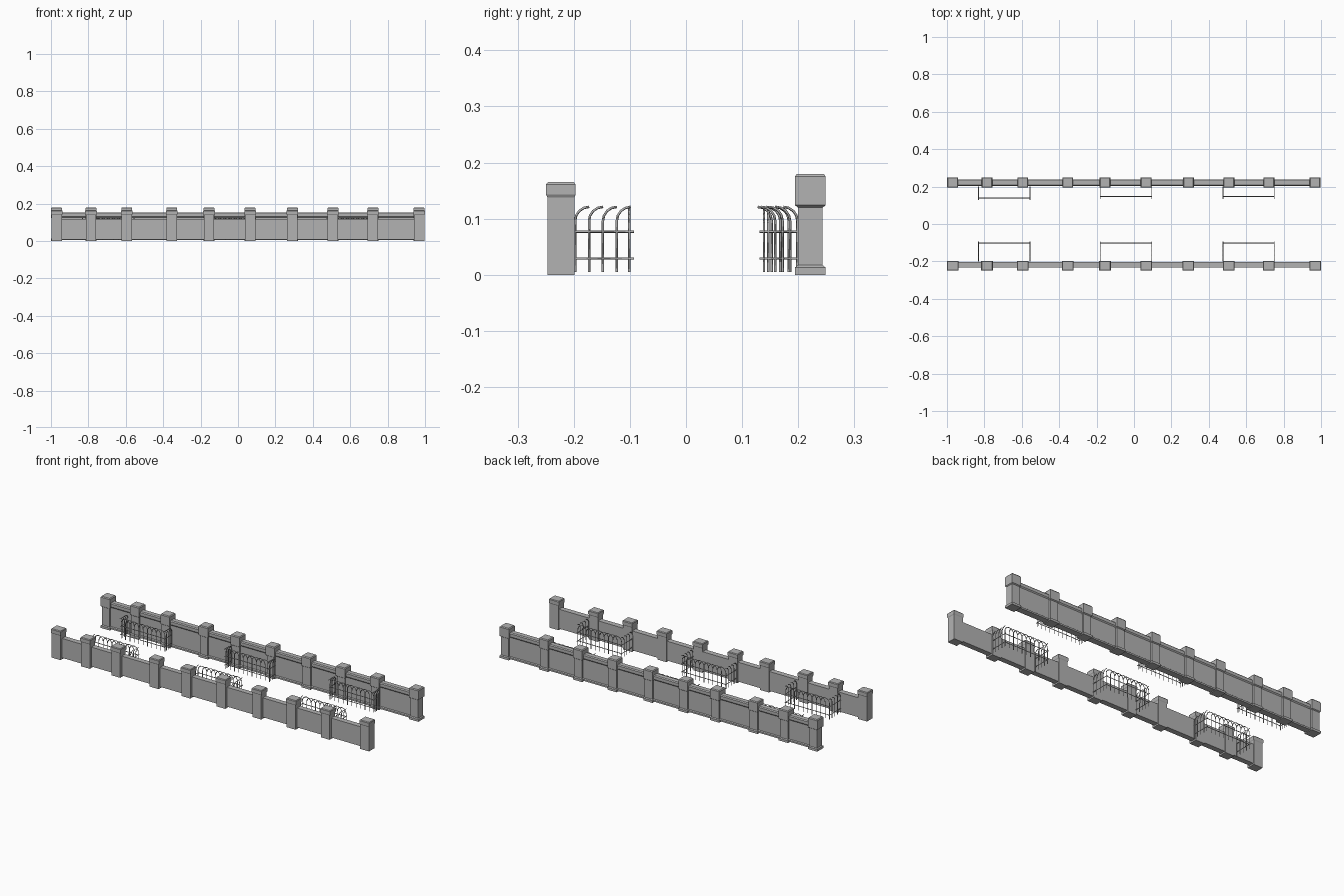
import bpy, math
from mathutils import Vector

if "Cube" in bpy.data.objects:
    bpy.data.objects.remove(bpy.data.objects["Cube"])

stone = bpy.data.materials.new("grey_stone")
stone.use_nodes = True
stone.diffuse_color = (0.45, 0.45, 0.45, 1)
stone.node_tree.nodes["Principled BSDF"].inputs["Base Color"].default_value = (0.45, 0.45, 0.45, 1)


def make(name, verts, faces):
    mesh = bpy.data.meshes.new(name)
    mesh.from_pydata(verts, [], faces)
    mesh.materials.append(stone)
    obj = bpy.data.objects.new(name, mesh)
    bpy.context.collection.objects.link(obj)
    return obj


def stack(name, x, y, rings):
    """Square-section tower: rings are (half_x, half_y, z) from bottom to top."""
    verts, faces = [], []
    for hx, hy, z in rings:
        verts += [(x - hx, y - hy, z), (x + hx, y - hy, z), (x + hx, y + hy, z), (x - hx, y + hy, z)]
    for r in range(len(rings) - 1):
        for k in range(4):
            a, b = r * 4 + k, r * 4 + (k + 1) % 4
            faces.append((a, b, b + 4, a + 4))
    n = len(verts)
    faces += [(3, 2, 1, 0), (n - 4, n - 3, n - 2, n - 1)]
    return make(name, verts, faces)


def wall(name, profile):
    """Sweep a (y, z) outline along the whole length."""
    n = len(profile)
    verts = [(x, y, z) for x in (-0.97, 0.97) for y, z in profile]
    faces = [(k, k + n, (k + 1) % n + n, (k + 1) % n) for k in range(n)]
    faces += [tuple(range(n)), tuple(reversed(range(n, 2 * n)))]
    return make(name, verts, faces)


def bars(name, paths, radius=0.0022):
    """Iron bars as one bevelled curve turned into a mesh."""
    curve = bpy.data.curves.new(name, "CURVE")
    curve.dimensions = "3D"
    curve.bevel_depth = radius
    curve.bevel_resolution = 0
    curve.use_fill_caps = True
    for path in paths:
        spline = curve.splines.new("POLY")
        spline.points.add(len(path) - 1)
        for point, co in zip(spline.points, path):
            point.co = (*co, 1)
    temp = bpy.data.objects.new(name + "_path", curve)
    bpy.context.collection.objects.link(temp)
    bpy.context.view_layer.update()
    mesh = bpy.data.meshes.new_from_object(temp.evaluated_get(bpy.context.evaluated_depsgraph_get()))
    bpy.data.objects.remove(temp)
    mesh.materials.clear()
    mesh.materials.append(stone)
    obj = bpy.data.objects.new(name, mesh)
    bpy.context.collection.objects.link(obj)


# Walls: low front wall, taller back wall with plinth and coping
wall("front_wall", [(-0.233, 0.008), (-0.233, 0.118), (-0.203, 0.118), (-0.203, 0.008)])
back_half = [(0.018, 0.004), (0.018, 0.013), (0.013, 0.017), (0.013, 0.125),
             (0.018, 0.131), (0.018, 0.148), (0.013, 0.153)]
wall("back_wall", [(0.221 - d, z) for d, z in back_half] + [(0.221 + d, z) for d, z in reversed(back_half)])

# Pillars
for i, x in enumerate([-0.97, -0.786, -0.595, -0.354, -0.155, 0.065, 0.291, 0.507, 0.721, 0.968]):
    stack(f"front_pillar_{i + 1}", x, -0.223,
          [(0.028, 0.024, 0), (0.028, 0.024, 0.138), (0.031, 0.0265, 0.143),
           (0.031, 0.0265, 0.161), (0.028, 0.023, 0.165)])
    stack(f"back_pillar_{i + 1}", x, 0.2215,
          [(0.029, 0.0275, 0), (0.029, 0.0275, 0.013), (0.024, 0.022, 0.017), (0.024, 0.022, 0.12),
           (0.029, 0.0275, 0.124), (0.029, 0.0275, 0.175), (0.025, 0.024, 0.18)])


def arch(a, out, top, sweep, steps):
    """Upright from point a, bending towards out through the sweep angle."""
    r = out.length
    up = Vector((0, 0, 1))
    base = Vector((a.x, a.y, top - r))
    path = [Vector((a.x, a.y, 0.005))]
    for s in range(steps + 1):
        t = sweep * s / steps
        path.append(base + out * (1 - math.cos(t)) + up * (r * math.sin(t)))
    return path


# Iron guards: hooped long panel, curled bars on both short panels
def guard(name, x0, x1, y_wall, y_out):
    paths = []
    count = 10
    step = (x1 - x0) / count
    for k in range(count - 1):
        a = Vector((x0 + k * step, y_out, 0))
        path = arch(a, Vector((step, 0, 0)), 0.121, math.pi, 8)
        paths.append(path + [Vector((a.x + 2 * step, y_out, 0.005))])
    side = 1 if y_out > y_wall else -1
    n = 4
    for x in (x0, x1):
        for k in range(n):
            y = y_wall + (y_out - y_wall) * (k + 0.1) / n
            paths.append(arch(Vector((x, y, 0)), Vector((0, side * 0.025, 0)), 0.121, math.pi / 2, 4))
    for z in (0.029, 0.077):
        paths.append([Vector((x0, y_out, z)), Vector((x1, y_out, z))])
        for x in (x0, x1):
            paths.append([Vector((x, y_wall, z)), Vector((x, y_out + side * 0.008, z))])
    bars(name, paths)


for i, (x0, y_back) in enumerate([(-0.831, 0.139), (-0.18, 0.147), (0.475, 0.147)]):
    guard(f"front_guard_{i + 1}", x0, x0 + 0.275, -0.2, -0.101)
    guard(f"back_guard_{i + 1}", x0, x0 + 0.275, 0.2, y_back)
